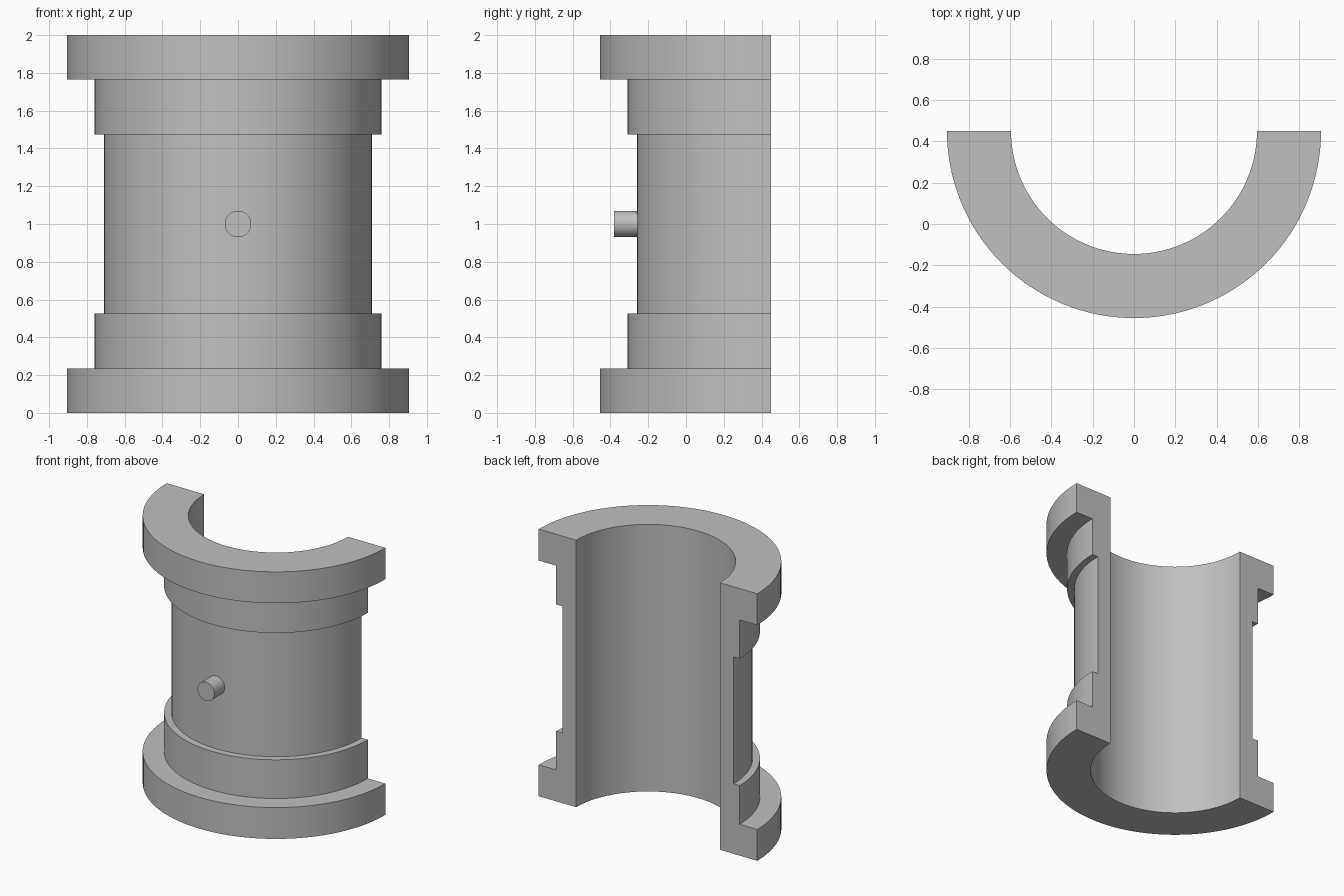
import bpy, bmesh, math
from mathutils import Vector, Matrix

cube = bpy.data.objects.get("Cube")
if cube:
    bpy.data.objects.remove(cube, do_unlink=True)

AXIS_Y = 0.45   # the flat cut plane holds the bearing axis
BORE, BODY, COLLAR, FLANGE = 0.595, 0.71, 0.76, 0.905
SEGMENTS = 64

# Plain grey metal
metal = bpy.data.materials.new("grey metal")
metal.use_nodes = True
grey = (0.53, 0.53, 0.53, 1)
metal.diffuse_color = grey
metal.node_tree.nodes["Principled BSDF"].inputs["Base Color"].default_value = grey


def finish(bm, name):
    bmesh.ops.recalc_face_normals(bm, faces=bm.faces)
    mesh = bpy.data.meshes.new(name)
    bm.to_mesh(mesh)
    bm.free()
    obj = bpy.data.objects.new(name, mesh)
    bpy.context.collection.objects.link(obj)
    mesh.materials.append(metal)
    bpy.ops.object.select_all(action='DESELECT')
    obj.select_set(True)
    bpy.context.view_layer.objects.active = obj
    bpy.ops.object.shade_smooth_by_angle(angle=math.radians(30))
    return obj


# Half bearing shell: stepped section, symmetric about mid height, swept half a turn
lower = [(BORE, 0), (FLANGE, 0), (FLANGE, 0.235), (COLLAR, 0.235),
         (COLLAR, 0.525), (BODY, 0.525)]
section = lower + [(r, 2 - z) for r, z in reversed(lower)]
bm = bmesh.new()
verts = [bm.verts.new((r, AXIS_Y, z)) for r, z in section]
start = bm.faces.new(verts)
result = bmesh.ops.spin(bm, geom=[start] + start.edges[:] + verts,
                        cent=(0, AXIS_Y, 0), axis=(0, 0, 1),
                        angle=-math.pi, steps=SEGMENTS, use_duplicate=False)
# Close the starting cut if the sweep consumed it
if not any(all(v.co.x > 0 and abs(v.co.y - AXIS_Y) < 1e-5 for v in f.verts) for f in bm.faces):
    bm.faces.new(verts)
finish(bm, "half_bearing_shell")

# Locating pin on the front of the body, its root sunk into the wall
pin_front, pin_root = -0.38, -0.2
bm = bmesh.new()
place = Matrix.Translation(Vector((0, (pin_front + pin_root) / 2, 1))) @ Matrix.Rotation(math.pi / 2, 4, 'X')
bmesh.ops.create_cone(bm, cap_ends=True, segments=32, radius1=0.07, radius2=0.07,
                      depth=pin_root - pin_front, matrix=place)
finish(bm, "locating_pin")
